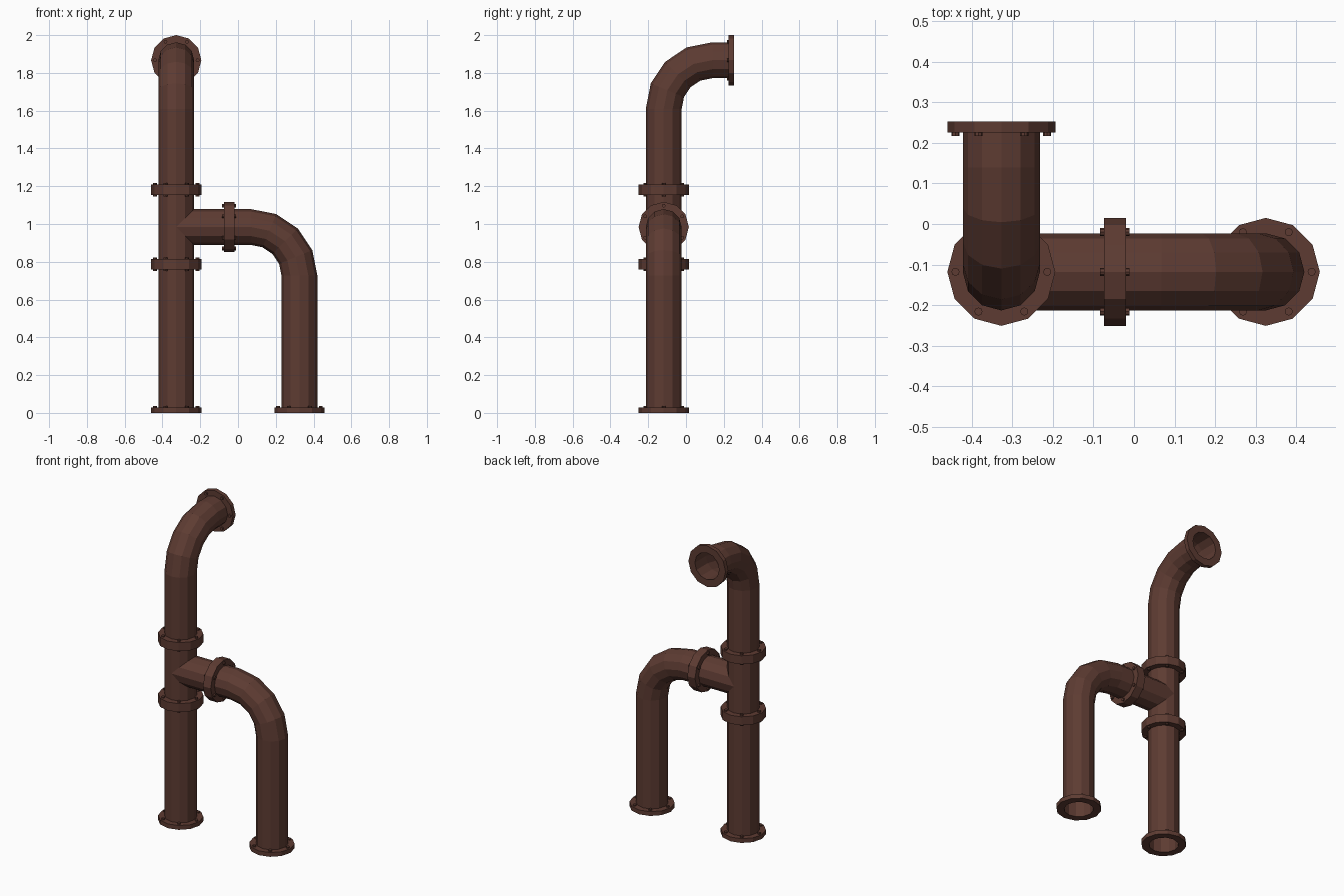
import bpy, bmesh
from math import sin, cos, pi, radians
from mathutils import Vector

if "Cube" in bpy.data.objects:
    bpy.data.objects.remove(bpy.data.objects["Cube"])

SIDES = 12
PIPE_R, FLANGE_R = 0.095, 0.133
BOLT_RING, BOLT_R, BOLT_OUT = 0.113, 0.01, 0.009
THICK = 0.0275
BEND = 0.257
LEFT_X, RIGHT_X, AXIS_Y = -0.327, 0.325, -0.118
TEE_Z, TOP_Z, JOINT_X = 0.984, 1.867, -0.047

X, Y, Z = Vector((1, 0, 0)), Vector((0, 1, 0)), Vector((0, 0, 1))

iron = bpy.data.materials.new("rust brown iron")
iron.use_nodes = True
colour = (0.11, 0.044, 0.032, 1)
iron.diffuse_color = colour
iron.node_tree.nodes["Principled BSDF"].inputs["Base Color"].default_value = colour


def finish(name, bm):
    bmesh.ops.recalc_face_normals(bm, faces=bm.faces)
    mesh = bpy.data.meshes.new(name)
    bm.to_mesh(mesh)
    bm.free()
    mesh.materials.append(iron)
    obj = bpy.data.objects.new(name, mesh)
    bpy.context.collection.objects.link(obj)
    return obj


def ring(bm, centre, u, v, radius, sides):
    return [bm.verts.new(centre + radius * (u * cos(a) + v * sin(a)))
            for a in (2 * pi * i / sides for i in range(sides))]


def bridge(bm, a, b):
    n = len(a)
    for i in range(n):
        bm.faces.new((a[i], a[(i + 1) % n], b[(i + 1) % n], b[i]))


def pipe(name, stations, side):
    """Sweep a hollow pipe through (point, direction) stations."""
    bm = bmesh.new()
    loops = [ring(bm, p, side, d.cross(side), PIPE_R, SIDES) for p, d in stations]
    for a, b in zip(loops, loops[1:]):
        bridge(bm, a, b)
    obj = finish(name, bm)
    wall = obj.modifiers.new("wall", "SOLIDIFY")
    wall.thickness = 0.008
    wall.offset = -1


def elbow(start, d0, d1, steps=4):
    """Stations of a quarter bend turning from d0 to d1."""
    stations = []
    for i in range(steps + 1):
        a = radians(90) * i / steps
        stations.append((start + BEND * (d0 * sin(a) + d1 * (1 - cos(a))),
                         d0 * cos(a) + d1 * sin(a)))
    return stations


def flange(name, centre, axis, u, thick, bolt_sides):
    """Annular collar with six bolt heads on each listed side."""
    v = axis.cross(u)
    bm = bmesh.new()
    loops = [ring(bm, centre + axis * h, u, v, r, SIDES)
             for r, h in ((PIPE_R, -thick / 2), (FLANGE_R, -thick / 2),
                          (FLANGE_R, thick / 2), (PIPE_R, thick / 2))]
    for i in range(4):
        bridge(bm, loops[i], loops[(i + 1) % 4])
    for s in bolt_sides:
        for k in range(6):
            a = k * pi / 3
            foot = centre + BOLT_RING * (u * cos(a) + v * sin(a)) + axis * s * thick / 2
            low = ring(bm, foot, u, v, BOLT_R, 8)
            high = ring(bm, foot + axis * s * BOLT_OUT, u, v, BOLT_R, 8)
            bridge(bm, low, high)
            bm.faces.new(low)
            bm.faces.new(high)
    finish(name, bm)


# Main riser with its bend to the back
base = Vector((LEFT_X, AXIS_Y, 0))
outlet = Vector((LEFT_X, 0.253, TOP_Z))
bend = elbow(base + Z * (TOP_Z - BEND), Z, Y)
pipe("riser_pipe", [(base, Z)] + bend + [(outlet, Y)], X)

# Side branch with its bend down to the ground
tee = Vector((LEFT_X, AXIS_Y, TEE_Z))
foot = Vector((RIGHT_X, AXIS_Y, 0))
bend = elbow(Vector((RIGHT_X - BEND, AXIS_Y, TEE_Z)), X, -Z)
pipe("branch_pipe", [(tee, X)] + bend + [(foot, -Z)], Y)

# End flanges, bolted on the pipe side only
flange("riser_base_flange", base + Z * THICK / 2, Z, X, THICK, (1,))
flange("branch_base_flange", foot + Z * THICK / 2, Z, X, THICK, (1,))
flange("outlet_flange", outlet - Y * THICK / 2, Y, X, THICK, (-1,))

# Double joint flanges around the tee, bolted on both sides
gap = JOINT_X - 0.08 - LEFT_X
gap = 0.197
flange("lower_joint_flange", tee - Z * gap, Z, X, 2 * THICK, (-1, 1))
flange("upper_joint_flange", tee + Z * gap, Z, X, 2 * THICK, (-1, 1))
flange("branch_joint_flange", Vector((JOINT_X, AXIS_Y, TEE_Z)), X, Z, 2 * THICK, (-1, 1))
